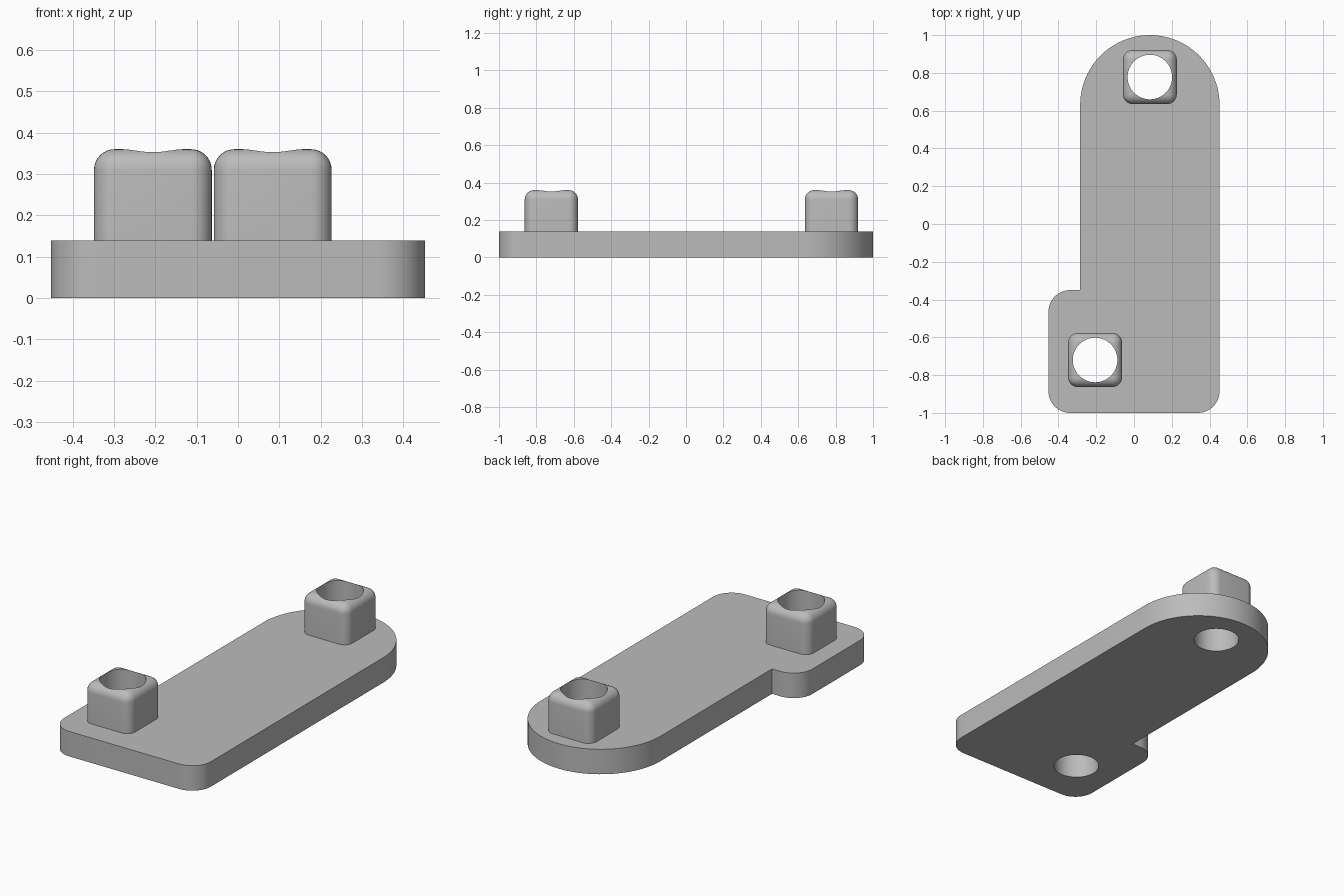
import bpy, bmesh, math
from mathutils import Vector

cube = bpy.data.objects.get("Cube")
if cube:
    bpy.data.objects.remove(cube, do_unlink=True)

PLATE_TOP = 0.139
BOSS_TOP = 0.36
BOSS_WIDTH = 0.285
HOLE_RADIUS = 0.118
CENTRES = [(0.084, 0.778), (-0.206, -0.72)]

grey = bpy.data.materials.new("plain grey")
grey.use_nodes = True
colour = (0.5, 0.5, 0.5, 1)
grey.diffuse_color = colour
grey.node_tree.nodes["Principled BSDF"].inputs["Base Color"].default_value = colour


def add_object(name, bm):
    bmesh.ops.recalc_face_normals(bm, faces=bm.faces[:])
    mesh = bpy.data.meshes.new(name)
    bm.to_mesh(mesh)
    bm.free()
    mesh.materials.append(grey)
    obj = bpy.data.objects.new(name, mesh)
    bpy.context.collection.objects.link(obj)
    return obj


def arc(cx, cy, radius, start, end, steps):
    angles = [math.radians(start + (end - start) * i / steps) for i in range(steps + 1)]
    return [(cx + radius * math.cos(a), cy + radius * math.sin(a)) for a in angles]


def make_plate():
    # Outline: round far end, square near end with a side tab
    right, left, inner, tab_y, r = 0.453, -0.453, -0.285, -0.35, 0.115
    end_r = (right - inner) / 2
    outline = arc(right - r, -1 + r, r, -90, 0, 12)
    outline += arc(right - end_r, 1 - end_r, end_r, 0, 180, 48)
    outline += [(inner, tab_y)]
    outline += arc(left + r, tab_y - r, r, 90, 180, 12)
    outline += arc(left + r, -1 + r, r, 180, 270, 12)
    bm = bmesh.new()
    face = bm.faces.new([bm.verts.new((x, y, 0)) for x, y in outline])
    top = bmesh.ops.extrude_face_region(bm, geom=[face])["geom"]
    verts = [v for v in top if isinstance(v, bmesh.types.BMVert)]
    bmesh.ops.translate(bm, verts=verts, vec=(0, 0, PLATE_TOP))
    return add_object("base_plate", bm)


def make_boss(x, y):
    # Rounded block sunk partway into the plate
    bottom = PLATE_TOP / 2
    bm = bmesh.new()
    bmesh.ops.create_cube(bm, size=1)
    bmesh.ops.scale(bm, verts=bm.verts, vec=(BOSS_WIDTH, BOSS_WIDTH, BOSS_TOP - bottom))
    bmesh.ops.translate(bm, verts=bm.verts, vec=(x, y, (BOSS_TOP + bottom) / 2))
    edges = [e for e in bm.edges if max(v.co.z for v in e.verts) > bottom + 0.01]
    bmesh.ops.bevel(bm, geom=edges, offset=0.05, segments=8, profile=0.5, affect='EDGES')
    return add_object("boss", bm)


def make_hole(x, y):
    bm = bmesh.new()
    bmesh.ops.create_cone(bm, cap_ends=True, segments=64, radius1=HOLE_RADIUS,
                          radius2=HOLE_RADIUS, depth=1)
    bmesh.ops.translate(bm, verts=bm.verts, vec=(x, y, 0.2))
    return add_object("hole_cutter", bm)


def combine(target, tool, operation):
    mod = target.modifiers.new(operation.lower(), 'BOOLEAN')
    mod.operation = operation
    mod.solver = 'EXACT'
    mod.object = tool
    bpy.ops.object.select_all(action='DESELECT')
    target.select_set(True)
    bpy.context.view_layer.objects.active = target
    bpy.ops.object.modifier_apply(modifier=mod.name)
    bpy.data.objects.remove(tool, do_unlink=True)


# Join the bosses to the plate, then bore both right through
plate = make_plate()
for centre in CENTRES:
    combine(plate, make_boss(*centre), 'UNION')
for centre in CENTRES:
    combine(plate, make_hole(*centre), 'DIFFERENCE')
plate.name = "base_plate_with_bosses"
bpy.ops.object.shade_smooth_by_angle(angle=math.radians(25))
